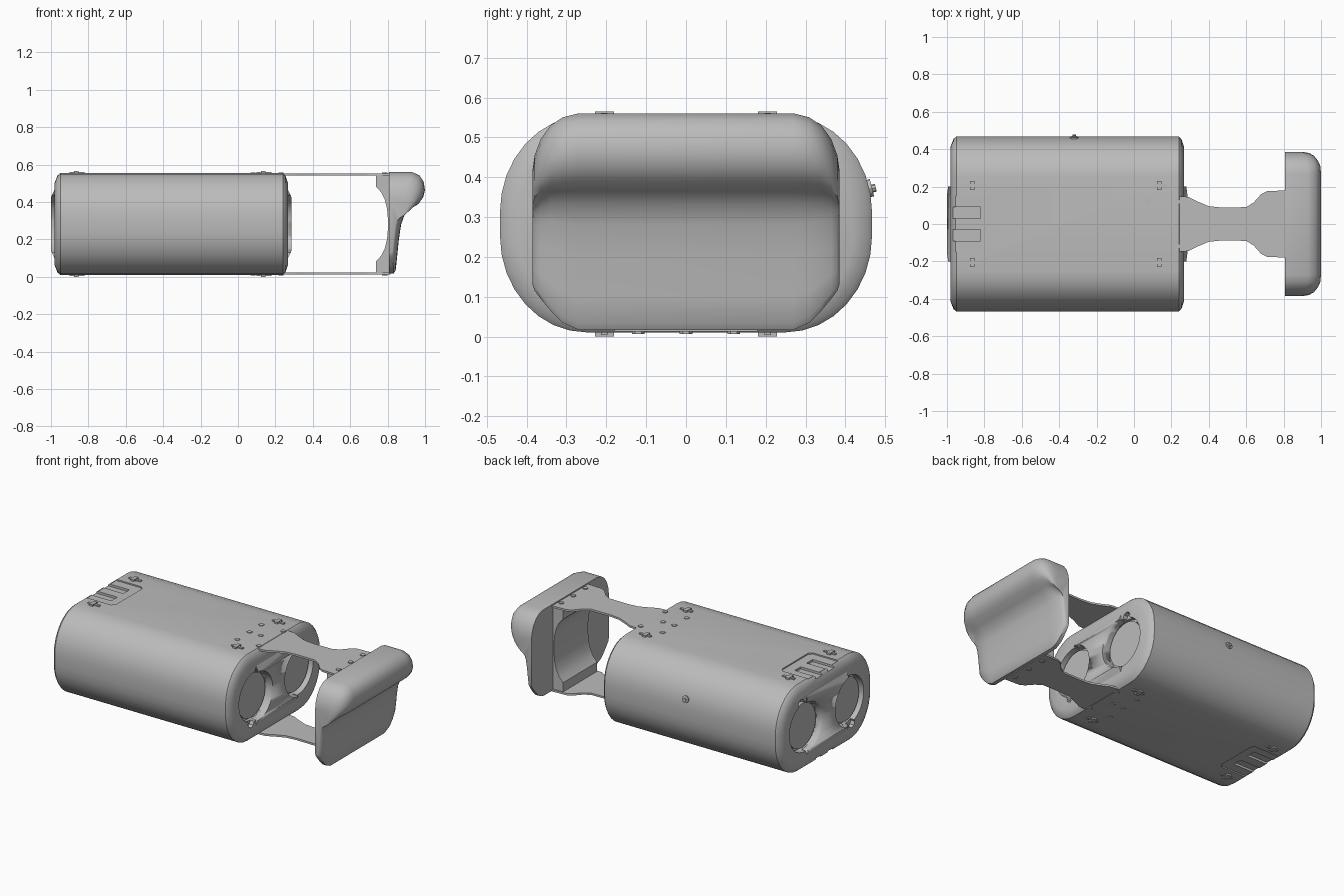
import bpy, bmesh, math
from mathutils import Matrix, Vector

if "Cube" in bpy.data.objects:
    bpy.data.objects.remove(bpy.data.objects["Cube"], do_unlink=True)

grey = bpy.data.materials.new("plain_grey")
grey.use_nodes = True
grey.diffuse_color = (0.5, 0.5, 0.5, 1)
grey.node_tree.nodes["Principled BSDF"].inputs["Base Color"].default_value = (0.5, 0.5, 0.5, 1)

MID = 0.2825   # middle height
TOP = 0.272    # half height of the body


def finish(name, bm, angle=30):
    bmesh.ops.recalc_face_normals(bm, faces=bm.faces)
    mesh = bpy.data.meshes.new(name)
    bm.to_mesh(mesh)
    bm.free()
    mesh.materials.append(grey)
    ob = bpy.data.objects.new(name, mesh)
    bpy.context.collection.objects.link(ob)
    bpy.ops.object.select_all(action='DESELECT')
    ob.select_set(True)
    bpy.context.view_layer.objects.active = ob
    bpy.ops.object.shade_smooth_by_angle(angle=math.radians(angle))
    return ob


def loft(name, rings, angle=30):
    bm = bmesh.new()
    loops = [[bm.verts.new(p) for p in ring] for ring in rings]
    n = len(loops[0])
    for a, b in zip(loops, loops[1:]):
        for i in range(n):
            j = (i + 1) % n
            bm.faces.new((a[i], a[j], b[j], b[i]))
    bm.faces.new(loops[0])
    bm.faces.new(loops[-1])
    return finish(name, bm, angle)


def plate(name, outline, z0, z1):
    return loft(name, [[(x, y, z) for x, y in outline] for z in (z0, z1)])


def rect(x0, x1, y0, y1):
    return [(x0, y0), (x1, y0), (x1, y1), (x0, y1)]


def cylinder(name, centre, radius, depth, axis, sides=32):
    bm = bmesh.new()
    turn = Vector((0, 0, 1)).rotation_difference(Vector(axis)).to_matrix().to_4x4()
    bmesh.ops.create_cone(bm, cap_ends=True, segments=sides, radius1=radius, radius2=radius,
                          depth=depth, matrix=Matrix.Translation(centre) @ turn)
    return finish(name, bm)


def cut(ob, cutter):
    mod = ob.modifiers.new("cut", 'BOOLEAN')
    mod.operation = 'DIFFERENCE'
    mod.solver = 'EXACT'
    mod.object = cutter
    cutter.hide_render = True
    bpy.context.view_layer.objects.active = ob
    bpy.ops.object.modifier_apply(modifier=mod.name)
    bpy.data.objects.remove(cutter, do_unlink=True)


def section(x, inset=0.0):
    # Flat top and bottom with broad rounded sides
    ring = []
    for sy, sz, start in ((1, 1, 0), (-1, 1, 90), (-1, -1, 180), (1, -1, 270)):
        for k in range(9):
            a = math.radians(start + 90 * k / 8)
            y = sy * 0.25 + (0.217 - inset) * math.cos(a)
            z = sz * 0.03 + (TOP - 0.03 - inset) * math.sin(a)
            ring.append((x, y, MID + z))
    return ring


# Main casing with chamfered ends
body = loft("casing", [section(-0.98, 0.05), section(-0.965, 0.012), section(-0.95),
                       section(0.24), section(0.253, 0.012), section(0.266, 0.05)])

# End details: raised centre, recessed round ports with two notches each
for label, face, out in (("right", -0.978, -1), ("left", 0.264, 1)):
    def frame(x, y, z):
        return [(x, sy * y, MID + sz * z) for sy, sz in ((1, 1), (-1, 1), (-1, -1), (1, -1))]
    centre = loft(label + "_end_centre", [frame(face - out * 0.03, 0.2, 0.2), frame(face, 0.2, 0.19),
                                          frame(face + out * 0.021, 0.2, 0.145)])
    for side in (-1, 1):
        at = (face, side * 0.215, MID)
        for target in (body, centre):
            cut(target, cylinder("port_cutter", at, 0.155, 0.09, (1, 0, 0)))
        for s in (-1, 1):
            notch = cylinder("notch_cutter", (face, side * 0.215 + s * 0.035, MID + s * 0.155),
                             0.03, 0.05, (1, 0, 0), 8)
            cut(body, notch)
        cylinder(label + "_port_disc", (face - out * 0.035, side * 0.215, MID), 0.138, 0.03, (1, 0, 0))

# Vent panels cut into the top and bottom, with two slots
for s in (-1, 1):
    z = MID + s * TOP
    panel = [(-0.955, -0.15), (-0.78, -0.15), (-0.76, -0.13),
             (-0.76, 0.13), (-0.78, 0.15), (-0.955, 0.15)]
    cut(body, plate("panel_cutter", panel, z - 0.008, z + 0.008))
    for side in (-1, 1):
        ys = sorted((side * 0.03, side * 0.09))
        cut(body, plate("slot_cutter", rect(-1.02, -0.82, *ys), z - 0.022, z + 0.022))
bpy.context.view_layer.objects.active = body
body.select_set(True)
bpy.ops.object.shade_smooth_by_angle(angle=math.radians(30))

# Strap outline, one side then mirrored
half = [(0.2, 0.15), (0.29, 0.145), (0.34, 0.12), (0.4, 0.095), (0.47, 0.088), (0.6, 0.09),
        (0.64, 0.115), (0.68, 0.16), (0.71, 0.175), (0.815, 0.18)]
strap = half + [(x, -y) for x, y in reversed(half)]
rivets = [(0.08, -0.12), (0.08, 0), (0.08, 0.12), (0.16, 0), (0.23, -0.12), (0.23, 0.12),
          (0.785, -0.12), (0.785, 0), (0.785, 0.12)]

for label, s in (("upper", 1), ("lower", -1)):
    z = MID + s * TOP
    plate(label + "_strap", strap, z - s * 0.014, z - s * 0.002)
    for x, y in rivets:
        cylinder(label + "_rivet", (x, y, z), 0.016, 0.008, (0, 0, 1), 6)
    # Raised clips near the four corners
    for x in (-0.865, 0.135):
        for side in (-1, 1):
            y = side * 0.205
            clip = rect(x - 0.035, x + 0.045, y - 0.008, y + 0.008)
            bar = rect(x - 0.012, x + 0.012, y - 0.024, y + 0.024)
            plate(label + "_clip_stem", clip, z - s * 0.01, MID + s * 0.279)
            plate(label + "_clip_bar", bar, z - s * 0.01, MID + s * 0.2825)

# Shoulder pad: side profile carried across, shrinking to rounded corners
profile = [(0.808, 0.017), (0.832, 0.017), (0.843, 0.035), (0.85, 0.1), (0.86, 0.2), (0.872, 0.28),
           (0.89, 0.33), (0.925, 0.365), (0.965, 0.39), (0.99, 0.425), (1.0, 0.465),
           (0.992, 0.51), (0.97, 0.543), (0.93, 0.56), (0.808, 0.56)]
stations = [(0.385, 0.5, 0.13, 0.42), (0.38, 0.66, 0.115, 0.455), (0.365, 0.8, 0.095, 0.495),
            (0.34, 0.91, 0.065, 0.53), (0.31, 0.98, 0.035, 0.55), (0.27, 1, 0.017, 0.56)]
stations += [(-y, k, lo, hi) for y, k, lo, hi in reversed(stations)]
rings = []
for y, k, lo, hi in stations:
    rings.append([(0.808 + (x - 0.808) * k, y, lo + (z - 0.017) / 0.543 * (hi - lo))
                  for x, z in profile])
loft("shoulder_pad", rings, 40)

# Curved bracket joining the pad to both straps
arm = [(0.738, 0.262), (0.738, 0.2), (0.765, 0.17), (0.785, 0.13), (0.797, 0.08), (0.802, 0.02)]
bracket = [(x, MID + z) for x, z in arm] + [(x, MID - z) for x, z in reversed(arm)]
bracket += [(0.815, MID - 0.262), (0.815, MID + 0.262)]
loft("pad_bracket", [[(x, y, z) for x, z in bracket] for y in (-0.17, 0.17)])

# Small knob and thin seams on the sides of the casing
cylinder("side_knob", (-0.32, 0.452, 0.37), 0.022, 0.03, (0, 1, 0.25), 12)
cylinder("side_button", (-0.32, 0.462, 0.37), 0.01, 0.03, (0, 1, 0.25), 8)
